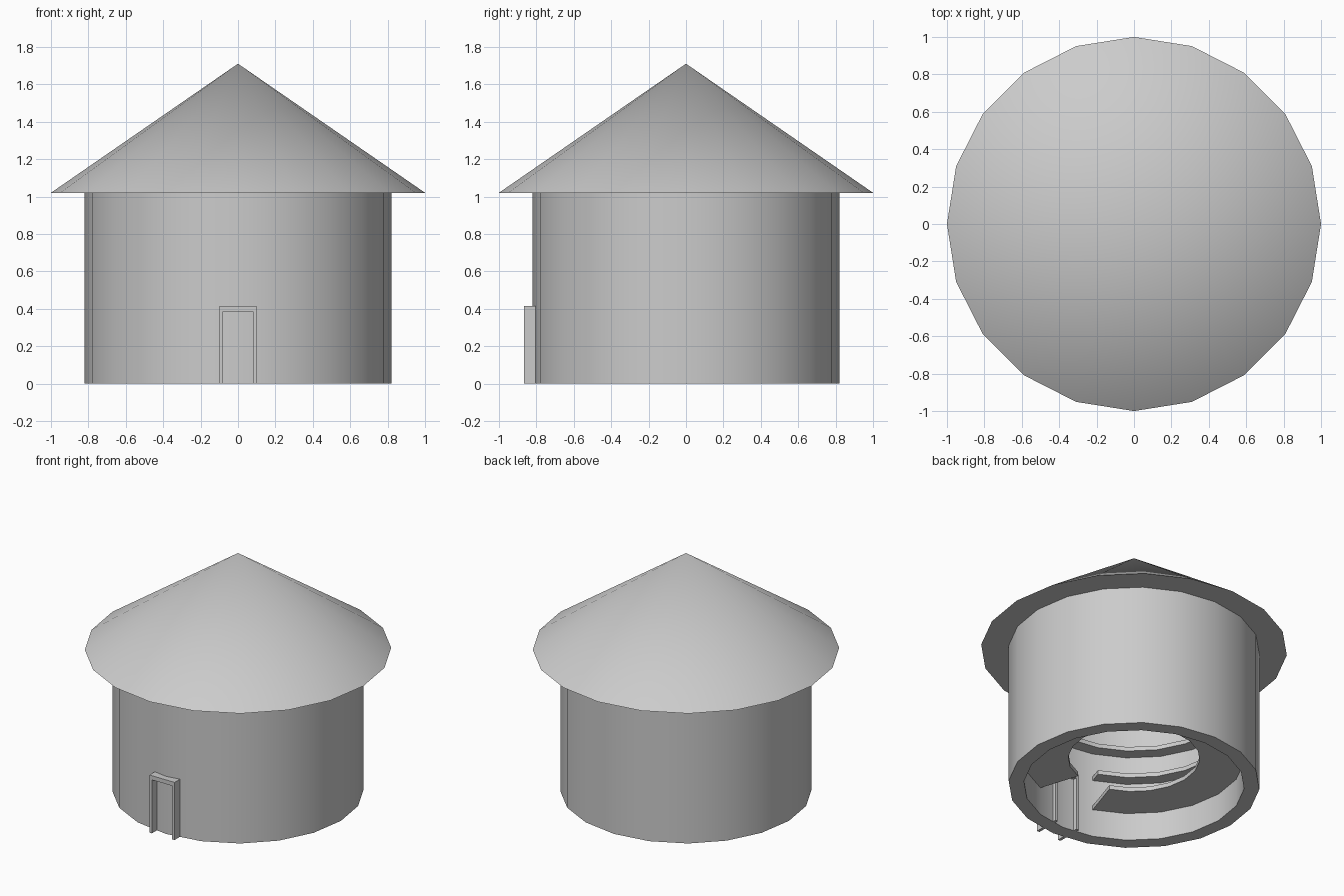
import bpy
from math import cos, sin, radians

if "Cube" in bpy.data.objects:
    bpy.data.objects.remove(bpy.data.objects["Cube"])

SIDES = 20
STEP = 360 / SIDES


def make(name, verts, faces):
    mesh = bpy.data.meshes.new(name)
    mesh.from_pydata(verts, [], faces)
    ob = bpy.data.objects.new(name, mesh)
    bpy.context.collection.objects.link(ob)
    bpy.ops.object.select_all(action='DESELECT')
    ob.select_set(True)
    bpy.context.view_layer.objects.active = ob
    bpy.ops.object.mode_set(mode='EDIT')
    bpy.ops.mesh.select_all(action='SELECT')
    bpy.ops.mesh.normals_make_consistent(inside=False)
    bpy.ops.object.mode_set(mode='OBJECT')
    bpy.ops.object.shade_smooth_by_angle(angle=radians(30))
    return ob


def ring(name, r_in, r_out, z0, z1, gap=0):
    """Rectangular section swept round z; gap = facets left open each side of the front."""
    profile = [(r_in, z0), (r_out, z0), (r_out, z1), (r_in, z1)]
    spans = SIDES - 2 * gap
    cols = spans + 1 if gap else SIDES
    verts, faces = [], []
    for i in range(cols):
        a = radians(-90 + (gap + i) * STEP)
        verts += [(r * cos(a), r * sin(a), z) for r, z in profile]
    for i in range(spans):
        j = (i + 1) % cols
        for k in range(4):
            m = (k + 1) % 4
            faces.append((i * 4 + k, j * 4 + k, j * 4 + m, i * 4 + m))
    if gap:
        n = (cols - 1) * 4
        faces += [(3, 2, 1, 0), (n, n + 1, n + 2, n + 3)]
    return make(name, verts, faces)


# Round wall
ring("wall", 0.72, 0.82, 0.0, 1.02)

# Conical roof with flat underside
rim = [(cos(radians(i * STEP)), sin(radians(i * STEP)), 1.02) for i in range(SIDES)]
make("roof", rim + [(0, 0, 1.71)],
     [(i, (i + 1) % SIDES, SIDES) for i in range(SIDES)] + [tuple(reversed(range(SIDES)))])

# Inner ledges: the lower two are open at the doorway
ring("lower_ledge", 0.43, 0.72, 0.20, 0.23, gap=1)
ring("middle_ledge", 0.63, 0.72, 0.42, 0.45, gap=1)
ring("upper_ledge", 0.63, 0.72, 0.62, 0.65)

# Door frame: arch-shaped outline passing through the wall
outline = [(-0.1, 0), (-0.1, 0.415), (0.1, 0.415), (0.1, 0),
           (0.08, 0), (0.08, 0.385), (-0.08, 0.385), (-0.08, 0)]
n = len(outline)
verts = [(x, y, z) for y in (-0.865, -0.68) for x, z in outline]
faces = [(i, (i + 1) % n, (i + 1) % n + n, i + n) for i in range(n)]
for o in (0, n):
    faces += [(o, o + 1, o + 6, o + 7), (o + 1, o + 2, o + 5, o + 6), (o + 2, o + 3, o + 4, o + 5)]
make("door_frame", verts, faces)
